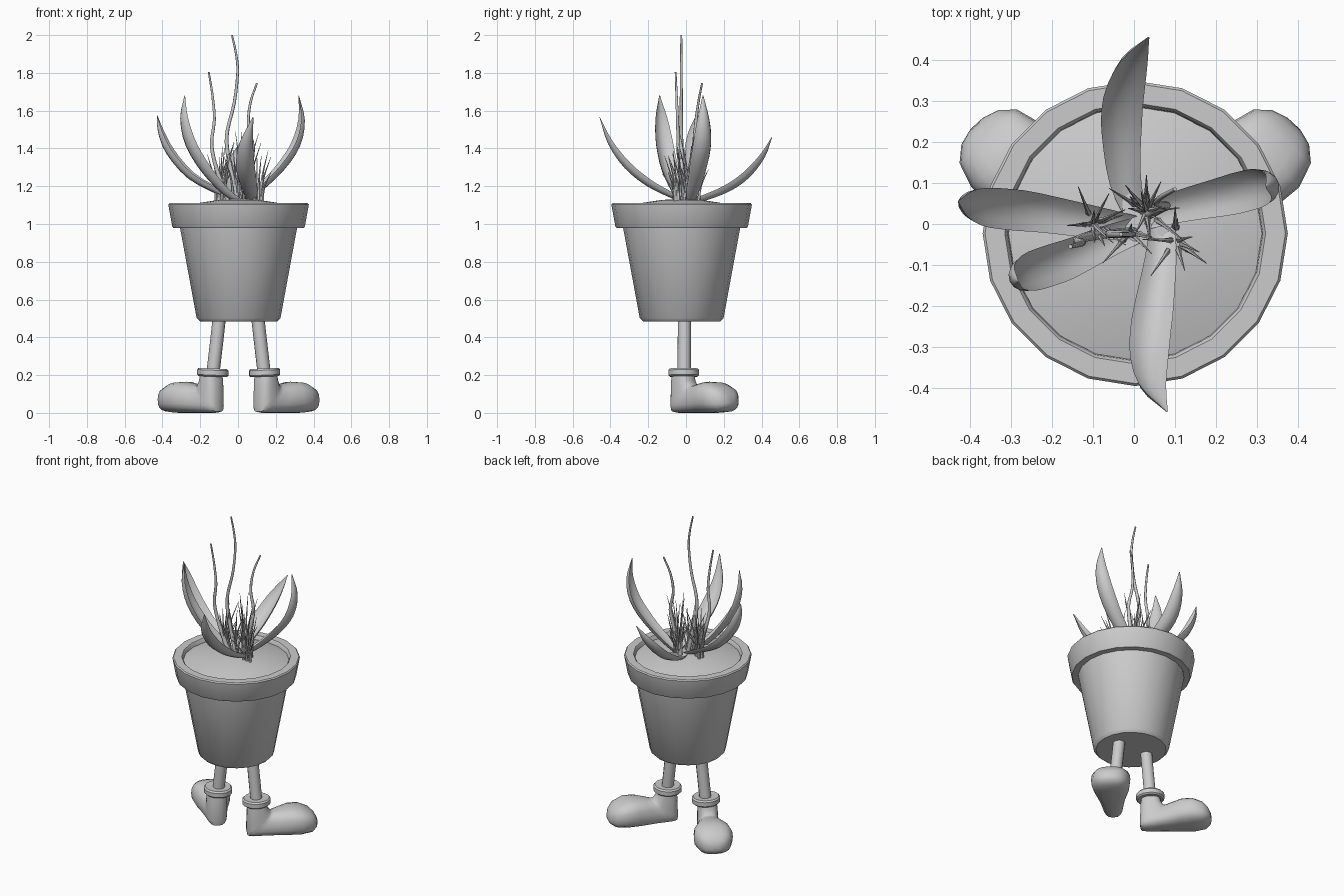
import bpy, bmesh, math, random
from mathutils import Vector

if "Cube" in bpy.data.objects:
    bpy.data.objects.remove(bpy.data.objects["Cube"])

random.seed(4)
CX, CY = 0.003, -0.023
Z = Vector((0, 0, 1))


def finish(name, bm, angle=40):
    bmesh.ops.recalc_face_normals(bm, faces=bm.faces)
    me = bpy.data.meshes.new(name)
    bm.to_mesh(me)
    bm.free()
    ob = bpy.data.objects.new(name, me)
    bpy.context.collection.objects.link(ob)
    bpy.ops.object.select_all(action='DESELECT')
    ob.select_set(True)
    bpy.context.view_layer.objects.active = ob
    bpy.ops.object.shade_smooth_by_angle(angle=math.radians(angle))
    return ob


def loft(bm, rings, caps=True):
    """Skin a list of equal-length point rings."""
    vs = [[bm.verts.new(p) for p in r] for r in rings]
    n = len(vs[0])
    for a, b in zip(vs, vs[1:]):
        for i in range(n):
            j = (i + 1) % n
            bm.faces.new((a[i], a[j], b[j], b[i]))
    if caps:
        bm.faces.new(vs[0])
        bm.faces.new(vs[-1])


def lathe(name, profile, sides=20, caps=(True, True)):
    bm = bmesh.new()
    rings = [[(CX + r * math.cos(math.tau * i / sides),
               CY + r * math.sin(math.tau * i / sides), z)
              for i in range(sides)] for r, z in profile]
    loft(bm, rings)
    return finish(name, bm)


def spline(pts, per=3):
    """Catmull-Rom samples through pts."""
    p = [Vector(q) for q in pts]
    p = [2 * p[0] - p[1]] + p + [2 * p[-1] - p[-2]]
    out = []
    for a, b, c, d in zip(p, p[1:], p[2:], p[3:]):
        for k in range(per):
            t = k / per
            out.append(0.5 * (2 * b + (c - a) * t + (2 * a - 5 * b + 4 * c - d) * t * t
                              + (3 * b - a - 3 * c + d) * t ** 3))
    return out + [p[-2]]


def sweep(bm, pts, section, width, per=3):
    """Sweep a section along a path, scaled by width(t)."""
    path = spline(pts, per)
    h = path[-1] - path[0]
    h.z = 0
    side = Z.cross(h.normalized())
    rings = []
    for i, p in enumerate(path):
        tan = (path[min(i + 1, len(path) - 1)] - path[max(i - 1, 0)]).normalized()
        up = tan.cross(side).normalized()
        w = width(i / (len(path) - 1))
        rings.append([p + side * (u * w) + up * (v * w) for u, v in section])
    loft(bm, rings)


def circle(n):
    return [(math.cos(math.tau * i / n), math.sin(math.tau * i / n)) for i in range(n)]


# Pot and soil
lathe("pot", [(.205, .485), (.222, .502), (.31, .98), (.346, .98), (.351, .987),
              (.372, 1.103), (.366, 1.11), (.318, 1.11), (.311, 1.10), (.306, 1.05)])
lathe("soil", [(.309, 1.06), (.309, 1.085), (.22, 1.11), (.11, 1.127), (.02, 1.133)])

# Legs, cuffs and boots, mirrored left and right
BOOT = [(-.055, .205, .055, .205, .054), (-.06, .165, .062, .17, .058),
        (-.065, .03, .078, .15, .06), (-.06, .006, .085, .146, .061),
        (-.03, 0, .10, .147, .064), (.07, 0, .135, .155, .08),
        (.17, 0, .19, .165, .106), (.25, 0, .25, .162, .115),
        (.315, .006, .31, .137, .096), (.345, .025, .34, .105, .062),
        (.355, .045, .352, .08, .025)]


def power(x, e=.75):
    return math.copysign(abs(x) ** e, x)


for sx, label in ((-1, "left"), (1, "right")):
    bm = bmesh.new()
    sweep(bm, [(CX + sx * .10, -.008, .52), (CX + sx * .118, -.009, .36),
               (CX + sx * .138, -.01, .19)], circle(12), lambda t: .035)
    finish(label + "_leg", bm)

    bm = bmesh.new()
    rings = []
    for r, z in [(.045, .195), (.074, .192), (.083, .2), (.083, .226), (.075, .235), (.04, .232)]:
        rings.append([(CX + sx * .137 + r * u, -.012 + r * v, z + sx * .04 * r * u)
                      for u, v in circle(18)])
    loft(bm, rings)
    finish(label + "_cuff", bm)

    bm = bmesh.new()
    d = Vector((sx * math.cos(math.radians(47)), math.sin(math.radians(47)), 0))
    side = Z.cross(d)
    heel = Vector((CX + sx * .145, -.015, 0))
    rings = []
    for s0, z0, s1, z1, hw in BOOT:
        lo, hi = heel + d * s0 + Z * z0, heel + d * s1 + Z * z1
        rings.append([(lo + hi) / 2 + (hi - lo) / 2 * power(v) + side * hw * power(u)
                      for u, v in circle(20)])
    loft(bm, rings)
    finish(label + "_boot", bm, 50)

# Five broad channelled leaves
CRESCENT = [(-1, .4), (-.85, 0), (-.5, -.3), (0, -.42), (.5, -.3), (.85, 0), (1, .4),
            (.55, .05), (0, -.1), (-.55, .05)]
LEAVES = {
    "left": [(0, -.01, 1.12), (-.1, .005, 1.17), (-.25, .03, 1.255), (-.36, .042, 1.38),
             (-.41, .05, 1.49), (-.428, .055, 1.575)],
    "front_left": [(.02, -.01, 1.11), (-.07, -.045, 1.17), (-.17, -.09, 1.28), (-.255, -.12, 1.42),
                   (-.29, -.135, 1.56), (-.282, -.14, 1.68)],
    "right": [(.02, .015, 1.11), (.12, .045, 1.19), (.23, .07, 1.3), (.31, .09, 1.42),
              (.34, .095, 1.55), (.322, .09, 1.68)],
    "back": [(.015, .0, 1.11), (-.02, .1, 1.14), (-.03, .22, 1.19), (-.025, .32, 1.26),
             (.0, .405, 1.36), (.035, .455, 1.46)],
    "front": [(.07, 0, 1.12), (.065, -.09, 1.16), (.05, -.2, 1.22), (.038, -.31, 1.31),
              (.045, -.4, 1.43), (.08, -.457, 1.565)],
}


def leaf_width(t):
    return .05 * (.6 + .4 * min(1, t / .45)) * max(.05, 1 - max(0, (t - .55) / .45) ** 1.9)


for name, pts in LEAVES.items():
    bm = bmesh.new()
    sweep(bm, pts, CRESCENT, leaf_width)
    finish(name + "_leaf", bm, 60)

# Three tall curling tendrils
TENDRILS = [
    [(.0, -.02, 1.12), (-.03, -.022, 1.25), (-.058, -.024, 1.4), (-.055, -.025, 1.5),
     (-.02, -.025, 1.64), (-.002, -.025, 1.8), (-.01, -.025, 1.9), (-.032, -.025, 2.0)],
    [(-.05, -.02, 1.12), (-.11, -.03, 1.28), (-.14, -.04, 1.42), (-.125, -.045, 1.55),
     (-.135, -.05, 1.68), (-.155, -.055, 1.805)],
    [(.03, .02, 1.12), (.06, .035, 1.28), (.08, .045, 1.4), (.055, .05, 1.52),
     (.065, .065, 1.64), (.1, .085, 1.745)],
]
for i, pts in enumerate(TENDRILS):
    bm = bmesh.new()
    sweep(bm, pts, circle(8), lambda t: .013 - .008 * t)
    finish("tendril_%d" % (i + 1), bm, 60)

# Tufts of thin grass: (centre x, centre y, count, tallest)
bm = bmesh.new()
for tx, ty, count, top in [(-.1, 0, 13, .34), (.03, .03, 18, .38), (.1, -.04, 9, .28), (-.01, -.02, 6, .3)]:
    for _ in range(count):
        a = random.uniform(0, math.tau)
        d = Vector((math.cos(a), math.sin(a), 0))
        base = Vector((tx, ty, 1.11)) + d * random.uniform(0, .035)
        hgt = random.uniform(.4, 1) * top
        lean = random.uniform(.02, .085)
        sweep(bm, [base, base + d * lean * .25 + Z * hgt * .5, base + d * lean + Z * hgt],
              circle(5), lambda t: .0085 * (1 - t) + .001)
finish("grass", bm, 60)
